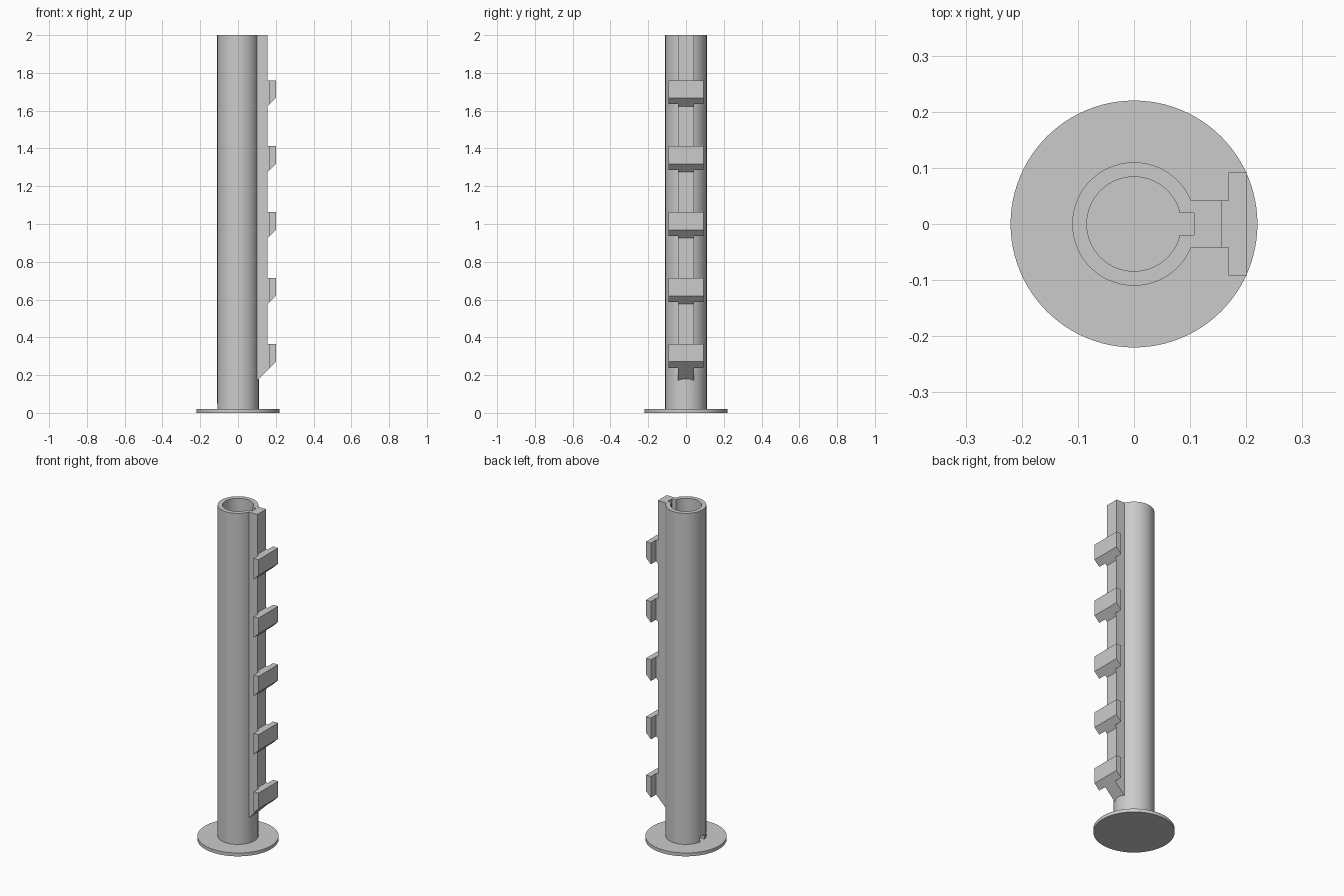
import bpy, bmesh, math

cube = bpy.data.objects.get("Cube")
if cube:
    bpy.data.objects.remove(cube, do_unlink=True)

grey = bpy.data.materials.new("plain_grey")
grey.use_nodes = True
grey.diffuse_color = (0.6, 0.6, 0.6, 1)
grey.node_tree.nodes["Principled BSDF"].inputs["Base Color"].default_value = (0.6, 0.6, 0.6, 1)

HEIGHT = 2.0
BASE_TOP = 0.02
RAIL_HALF = 0.042
SLOPE = 0.07          # the underside of rail and hooks is z = x + SLOPE
SPACING = 0.349


def make_object(name, bm):
    bmesh.ops.recalc_face_normals(bm, faces=bm.faces)
    mesh = bpy.data.meshes.new(name)
    bm.to_mesh(mesh)
    bm.free()
    mesh.materials.append(grey)
    obj = bpy.data.objects.new(name, mesh)
    bpy.context.collection.objects.link(obj)
    return obj


def cylinder(name, radius, z0, z1):
    bm = bmesh.new()
    ring = bmesh.ops.create_circle(bm, cap_ends=True, segments=96, radius=radius)
    bmesh.ops.translate(bm, verts=ring["verts"], vec=(0, 0, z0))
    top = bmesh.ops.extrude_face_region(bm, geom=bm.faces[:])["geom"]
    bmesh.ops.translate(bm, vec=(0, 0, z1 - z0),
                        verts=[v for v in top if isinstance(v, bmesh.types.BMVert)])
    return make_object(name, bm)


def prism(name, profile, half_width):
    """Extrude an x-z profile across y, centred on y = 0."""
    bm = bmesh.new()
    face = bm.faces.new([bm.verts.new((x, -half_width, z)) for x, z in profile])
    far = bmesh.ops.extrude_face_region(bm, geom=[face])["geom"]
    bmesh.ops.translate(bm, vec=(0, 2 * half_width, 0),
                        verts=[v for v in far if isinstance(v, bmesh.types.BMVert)])
    return make_object(name, bm)


def sloped(x0, x1, top, lift=0.0):
    """Block profile with a 45 degree underside."""
    return [(x0, x0 + SLOPE + lift), (x1, x1 + SLOPE + lift), (x1, top), (x0, top)]


def box(x0, x1, z0, z1):
    return [(x0, z0), (x1, z0), (x1, z1), (x0, z1)]


def combine(target, other, operation):
    mod = target.modifiers.new(operation.lower(), 'BOOLEAN')
    mod.operation = operation
    mod.solver = 'EXACT'
    mod.object = other
    bpy.context.view_layer.objects.active = target
    bpy.ops.object.modifier_apply(modifier=mod.name)
    bpy.data.objects.remove(other, do_unlink=True)


def smooth(obj):
    bpy.ops.object.select_all(action='DESELECT')
    obj.select_set(True)
    bpy.context.view_layer.objects.active = obj
    bpy.ops.object.shade_smooth_by_angle(angle=math.radians(25))


# Round foot
foot = cylinder("base_disc", 0.22, 0, BASE_TOP)

# Hollow post with its rail, inner keyway and drain notch
post = cylinder("tube_and_rail", 0.11, BASE_TOP, HEIGHT)
combine(post, prism("rail", sloped(0.09, 0.157, HEIGHT), RAIL_HALF), 'UNION')
combine(post, cylinder("bore", 0.084, 0, HEIGHT + 0.1), 'DIFFERENCE')
combine(post, prism("keyway", box(0.05, 0.107, 0, HEIGHT + 0.1), 0.02), 'DIFFERENCE')
combine(post, prism("drain_notch", box(-0.15, -0.05, 0, 0.05), 0.022), 'DIFFERENCE')

# Row of hooks: a narrow neck carrying a wide plate
for i in range(5):
    lift = i * SPACING
    top = 0.365 + lift
    hook = prism(f"hook_{i + 1}", sloped(0.168, 0.201, top, lift), 0.092)
    neck = prism(f"hook_neck_{i + 1}", sloped(0.157, 0.168, top, lift), RAIL_HALF)

for obj in (foot, post):
    smooth(obj)
